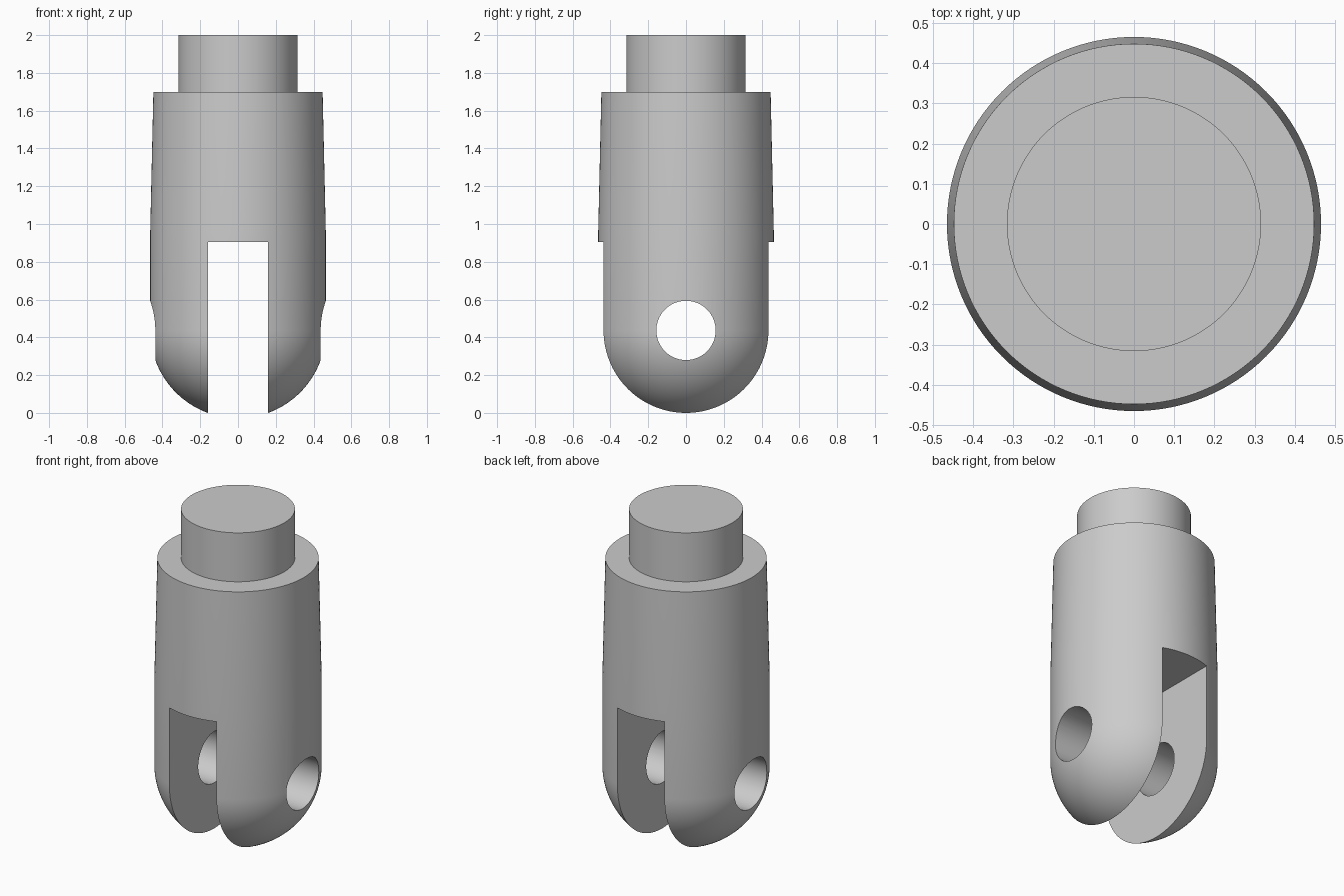
import bpy
import bmesh
from math import radians, sin, cos, sqrt, pi

if "Cube" in bpy.data.objects:
    bpy.data.objects.remove(bpy.data.objects["Cube"], do_unlink=True)

SEGMENTS = 128
RADIUS = 0.465        # body and rounded end
SLOT_HALF = 0.16      # half width of the fork slot
SLOT_TOP = 0.905
HOLE_RADIUS = 0.157
SHANK_RADIUS = 0.316
# The slot trims the dome tip, so the cheeks rest on the ground
PIN_Z = sqrt(RADIUS ** 2 - SLOT_HALF ** 2)

steel = bpy.data.materials.new("grey_steel")
steel.use_nodes = True
colour = (0.6, 0.6, 0.6, 1)
steel.diffuse_color = colour
steel.node_tree.nodes["Principled BSDF"].inputs["Base Color"].default_value = colour


def lathe(name, profile):
    """Revolve an (r, z) profile around the z axis."""
    bm = bmesh.new()
    verts = [bm.verts.new((r, 0, z)) for r, z in profile]
    edges = [bm.edges.new(pair) for pair in zip(verts, verts[1:])]
    bmesh.ops.spin(bm, geom=verts + edges, cent=(0, 0, 0), axis=(0, 0, 1),
                   angle=2 * pi, steps=SEGMENTS, use_merge=True)
    bmesh.ops.remove_doubles(bm, verts=bm.verts, dist=1e-5)
    bmesh.ops.recalc_face_normals(bm, faces=bm.faces)
    mesh = bpy.data.meshes.new(name)
    bm.to_mesh(mesh)
    bm.free()
    obj = bpy.data.objects.new(name, mesh)
    bpy.context.collection.objects.link(obj)
    mesh.materials.append(steel)
    return obj


def cut(target, cutter):
    """Subtract a cutter from the target, then discard it."""
    cutter.hide_render = True
    cutter.data.materials.append(steel)
    mod = target.modifiers.new("cut", 'BOOLEAN')
    mod.operation = 'DIFFERENCE'
    mod.solver = 'EXACT'
    mod.object = cutter
    bpy.ops.object.select_all(action='DESELECT')
    target.select_set(True)
    bpy.context.view_layer.objects.active = target
    bpy.ops.object.modifier_apply(modifier=mod.name)
    bpy.data.objects.remove(cutter, do_unlink=True)


# Body: domed end, straight side, slight taper, shoulder and shank
STEPS = 32
dome = [(RADIUS * sin(pi / 2 * i / STEPS), PIN_Z - RADIUS * cos(pi / 2 * i / STEPS))
        for i in range(STEPS + 1)]
upper = [(RADIUS, 0.95), (0.448, 1.7), (SHANK_RADIUS, 1.7), (SHANK_RADIUS, 2), (0, 2)]
body = lathe("clevis_fork", dome + upper)

# Fork slot, open at front, back and bottom
bpy.ops.mesh.primitive_cube_add(size=1, location=(0, 0, SLOT_TOP - 1))
slot = bpy.context.object
slot.name = "slot_cutter"
slot.scale = (2 * SLOT_HALF, 2, 2)
cut(body, slot)

# Cross pin hole through both cheeks
bpy.ops.mesh.primitive_cylinder_add(vertices=64, radius=HOLE_RADIUS, depth=2,
                                    location=(0, 0, PIN_Z), rotation=(0, pi / 2, 0))
hole = bpy.context.object
hole.name = "pin_hole_cutter"
cut(body, hole)

# Smooth round surfaces with crisp machined edges
bpy.ops.object.select_all(action='DESELECT')
body.select_set(True)
bpy.context.view_layer.objects.active = body
bpy.ops.object.shade_smooth_by_angle(angle=radians(25))
